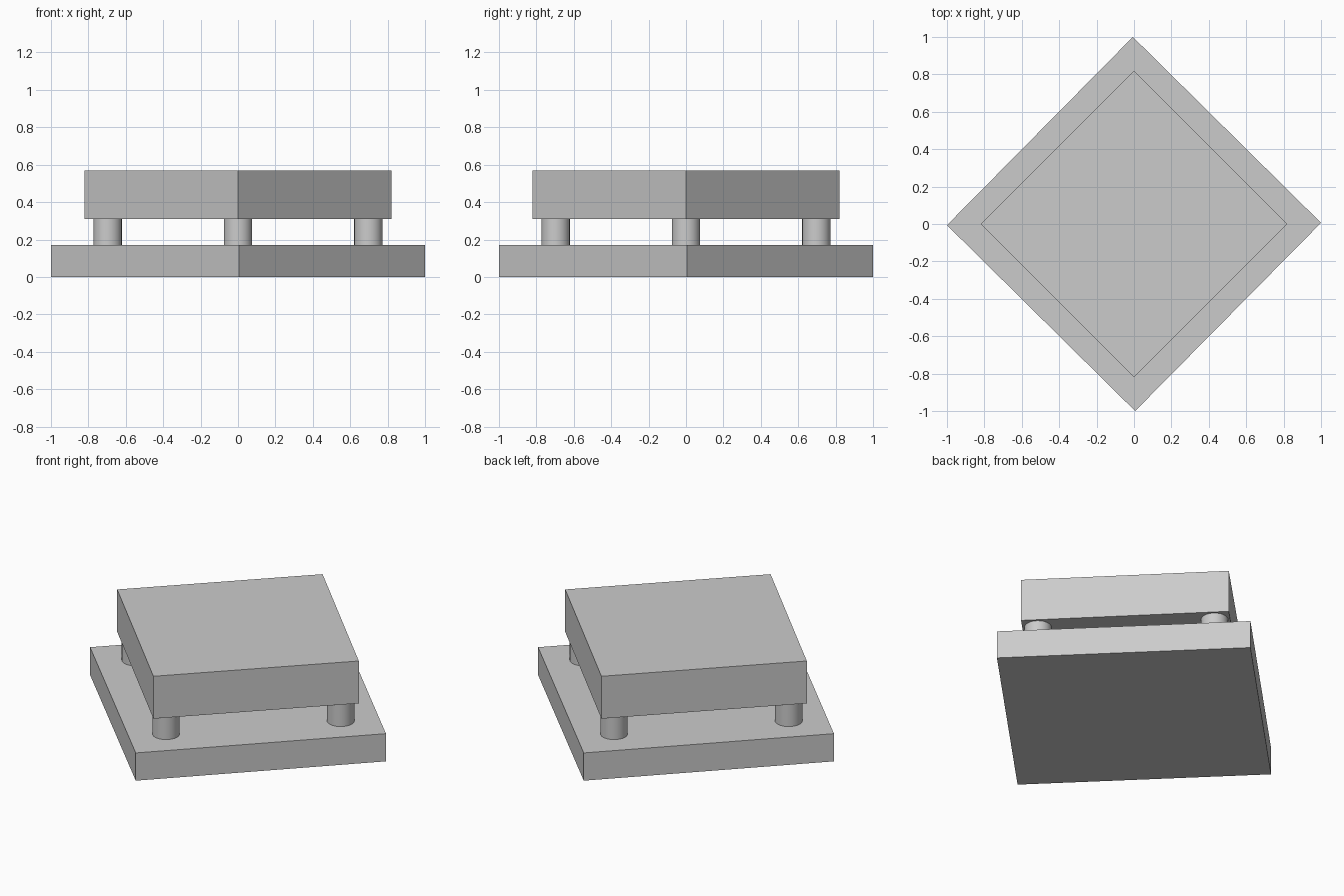
import bpy
from math import radians, cos, sin, sqrt

cube = bpy.data.objects.get("Cube")
if cube:
    bpy.data.objects.remove(cube, do_unlink=True)

GREY = (0.6, 0.6, 0.6, 1.0)
grey = bpy.data.materials.new("plain grey")
grey.use_nodes = True
grey.diffuse_color = GREY
grey.node_tree.nodes["Principled BSDF"].inputs["Base Color"].default_value = GREY


def finish(name):
    obj = bpy.context.object
    obj.name = name
    obj.data.materials.append(grey)
    return obj


def slab(name, half_diagonal, bottom, top, angle):
    """Square block whose corners point along the x and y axes."""
    bpy.ops.mesh.primitive_cube_add(size=1, location=(0, 0, (bottom + top) / 2),
                                    rotation=(0, 0, radians(angle)))
    side = half_diagonal * sqrt(2)
    bpy.context.object.scale = (side, side, top - bottom)
    bpy.ops.object.transform_apply(location=False, rotation=True, scale=True)
    return finish(name)


BASE_TOP, BLOCK_BOTTOM, BLOCK_TOP = 0.17, 0.31, 0.57

# Wide base and smaller raised block
slab("base_plate", 1.0, 0, BASE_TOP, 45.35)
slab("top_block", 0.82, BLOCK_BOTTOM, BLOCK_TOP, 45)

# One round post below each corner of the block
for i, name in enumerate(("left", "back", "right", "front")):
    a = radians(90 * i)
    bpy.ops.mesh.primitive_cylinder_add(
        vertices=24, radius=0.076, depth=BLOCK_BOTTOM - BASE_TOP,
        location=(0.697 * cos(a), 0.697 * sin(a), (BASE_TOP + BLOCK_BOTTOM) / 2))
    finish(name + "_post")
    bpy.ops.object.shade_smooth_by_angle(angle=radians(30))
